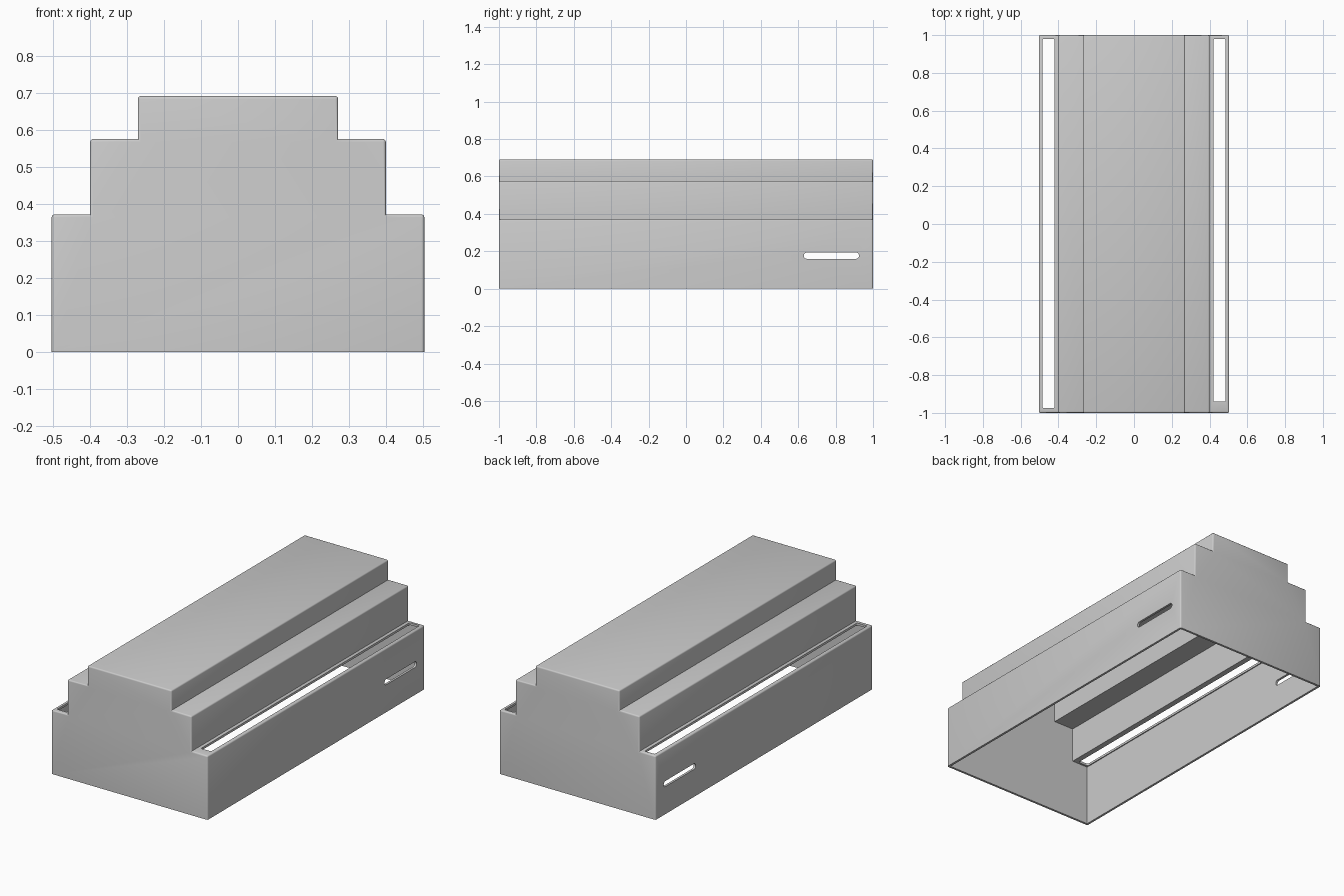
import bpy, bmesh, math

if "Cube" in bpy.data.objects:
    bpy.data.objects.remove(bpy.data.objects["Cube"])

WALL = 0.013
SIZES = [(0.504, 0.372), (0.40, 0.576), (0.271, 0.692)]  # half width, height per tier

grey = bpy.data.materials.new("grey plastic")
grey.diffuse_color = (0.6, 0.6, 0.6, 1)
grey.use_nodes = True
grey.node_tree.nodes["Principled BSDF"].inputs["Base Color"].default_value = grey.diffuse_color


def stepped_block(name, inset, bottom, bevel=0.0):
    """Stepped profile extruded along y."""
    right, z = [], bottom
    for w, top in SIZES:
        right += [(w - inset, z), (w - inset, top - inset)]
        z = top - inset
    profile = right + [(-x, z) for x, z in reversed(right)]
    half = 1.0 - inset
    bm = bmesh.new()
    face = bm.faces.new([bm.verts.new((x, -half, z)) for x, z in profile])
    ext = bmesh.ops.extrude_face_region(bm, geom=[face])
    verts = [g for g in ext["geom"] if isinstance(g, bmesh.types.BMVert)]
    bmesh.ops.translate(bm, verts=verts, vec=(0, 2 * half, 0))
    bmesh.ops.recalc_face_normals(bm, faces=bm.faces)
    if bevel:
        edges = [e for e in bm.edges if e.is_convex
                 and any(v.co.z > bottom + 0.01 for v in e.verts)]
        bmesh.ops.bevel(bm, geom=edges, offset=bevel, segments=3, profile=0.5,
                        affect='EDGES', clamp_overlap=True)
    return add_object(name, bm)


def rounded_box(name, lo, hi, axis, radius):
    """Box with its edges along one axis rounded."""
    bm = bmesh.new()
    bmesh.ops.create_cube(bm, size=1)
    for v in bm.verts:
        v.co = [l + (c + 0.5) * (h - l) for l, h, c in zip(lo, hi, v.co)]
    edges = [e for e in bm.edges
             if abs((e.verts[0].co - e.verts[1].co).normalized()[axis]) > 0.9]
    bmesh.ops.bevel(bm, geom=edges, offset=radius, segments=5, profile=0.5, affect='EDGES')
    return add_object(name, bm)


def add_object(name, bm):
    mesh = bpy.data.meshes.new(name)
    bm.to_mesh(mesh)
    bm.free()
    mesh.materials.append(grey)
    obj = bpy.data.objects.new(name, mesh)
    bpy.context.collection.objects.link(obj)
    return obj


# Hollow stepped cover, open underneath
cover = stepped_block("stepped_cover", 0, 0, bevel=0.008)
cutters = [
    stepped_block("hollow_cutter", WALL, -0.1),
    # Long slots in the two ledges
    rounded_box("left_ledge_slot_cutter", (-0.485, -0.975, 0.3), (-0.42, 0.98, 0.45), 2, 0.008),
    rounded_box("right_ledge_slot_cutter", (0.42, -0.94, 0.3), (0.485, 0.98, 0.45), 2, 0.008),
    # Short vent through both side walls
    rounded_box("side_vent_cutter", (-0.7, 0.63, 0.16), (0.7, 0.925, 0.193), 0, 0.016),
]
for cutter in cutters:
    mod = cover.modifiers.new(cutter.name, 'BOOLEAN')
    mod.operation = 'DIFFERENCE'
    mod.solver = 'EXACT'
    mod.object = cutter
    cutter.hide_render = True
    cutter.hide_viewport = True

# Bake the cuts, then smooth the small rounded edges
bpy.context.view_layer.update()
graph = bpy.context.evaluated_depsgraph_get()
baked = bpy.data.meshes.new_from_object(cover.evaluated_get(graph))
cover.modifiers.clear()
cover.data = baked
for cutter in cutters:
    bpy.data.objects.remove(cutter)
bpy.context.view_layer.objects.active = cover
cover.select_set(True)
bpy.ops.object.shade_smooth_by_angle(angle=math.radians(35))
